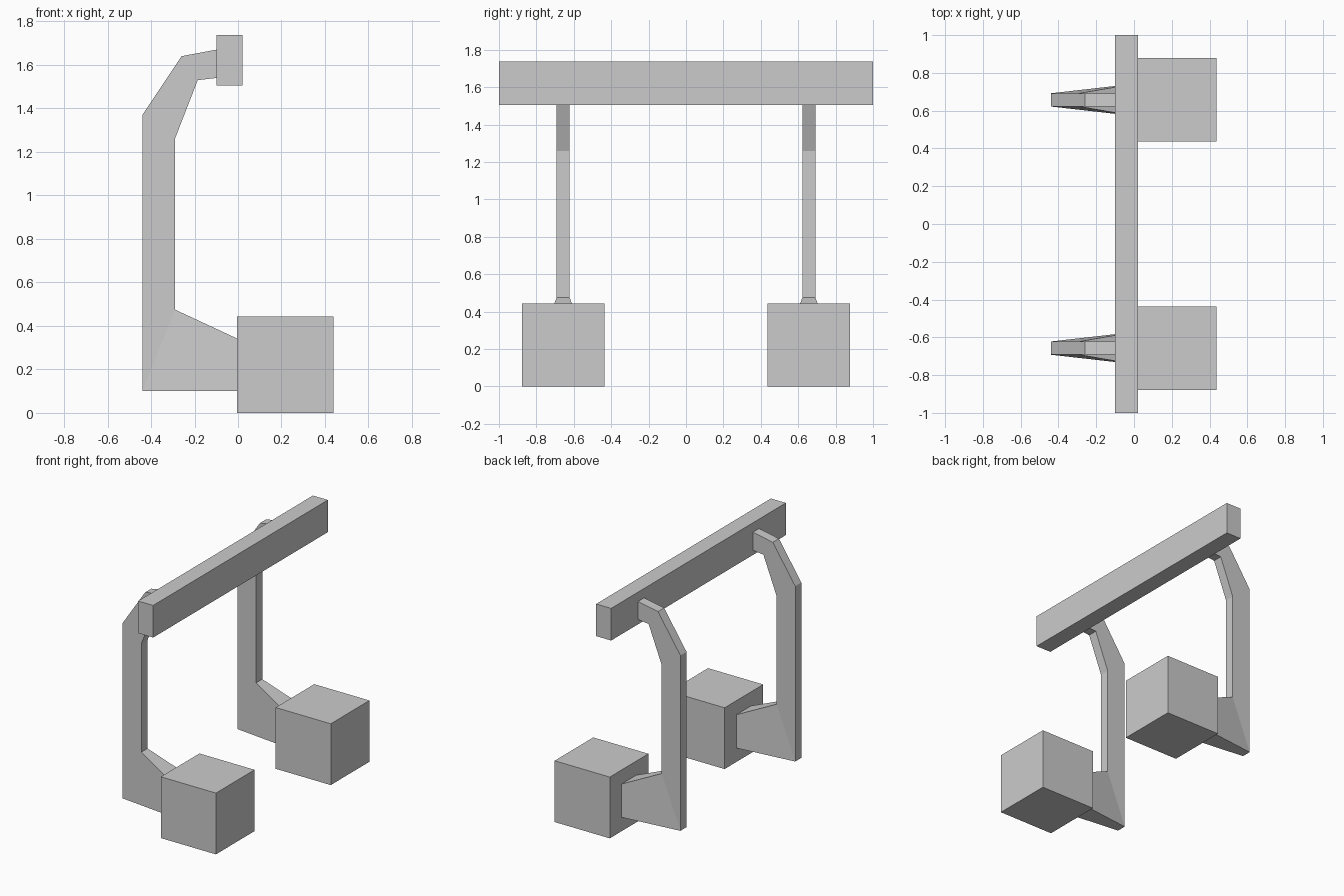
import bpy
import bmesh

if "Cube" in bpy.data.objects:
    bpy.data.objects.remove(bpy.data.objects["Cube"])

SIDE_Y = 0.657  # distance of each support from the middle


def finish(bm, name):
    bmesh.ops.recalc_face_normals(bm, faces=bm.faces[:])
    mesh = bpy.data.meshes.new(name)
    bm.to_mesh(mesh)
    bm.free()
    obj = bpy.data.objects.new(name, mesh)
    bpy.context.collection.objects.link(obj)
    return obj


def box(name, lo, hi):
    bm = bmesh.new()
    bmesh.ops.create_cube(bm, size=1)
    for v in bm.verts:
        v.co = [(a + b) / 2 + c * (b - a) for a, b, c in zip(lo, hi, v.co)]
    return finish(bm, name)


# side profile of the support arm: x, z, half width in y
PROFILE = [
    (-0.44, 0.10, 0.035), (0.0, 0.10, 0.085), (0.0, 0.34, 0.085),
    (-0.29, 0.475, 0.035), (-0.29, 1.26, 0.035), (-0.185, 1.53, 0.035),
    (-0.10, 1.54, 0.035), (-0.10, 1.67, 0.035), (-0.26, 1.64, 0.035),
    (-0.44, 1.37, 0.035),
]


def arm(name, cy):
    bm = bmesh.new()
    front = [bm.verts.new((x, cy - w, z)) for x, z, w in PROFILE]
    back = [bm.verts.new((x, cy + w, z)) for x, z, w in PROFILE]
    n = len(PROFILE)
    for i in range(n):
        j = (i + 1) % n
        bm.faces.new((front[i], front[j], back[j], back[i]))
    # flared foot, lower post, and bent top on each flat side
    for side in (front, back):
        for ids in ((0, 1, 2, 3), (0, 3, 4, 9), (4, 5, 8, 9), (5, 6, 7, 8)):
            bm.faces.new([side[i] for i in ids])
    return finish(bm, name)


# long top beam
box("top_beam", (-0.10, -1, 1.505), (0.02, 1, 1.738))

# supports and base blocks on both sides
for label, s in (("front", -1), ("back", 1)):
    cy = s * SIDE_Y
    arm(label + "_support_arm", cy)
    box(label + "_base_block", (-0.004, cy - 0.221, 0), (0.438, cy + 0.221, 0.444))
